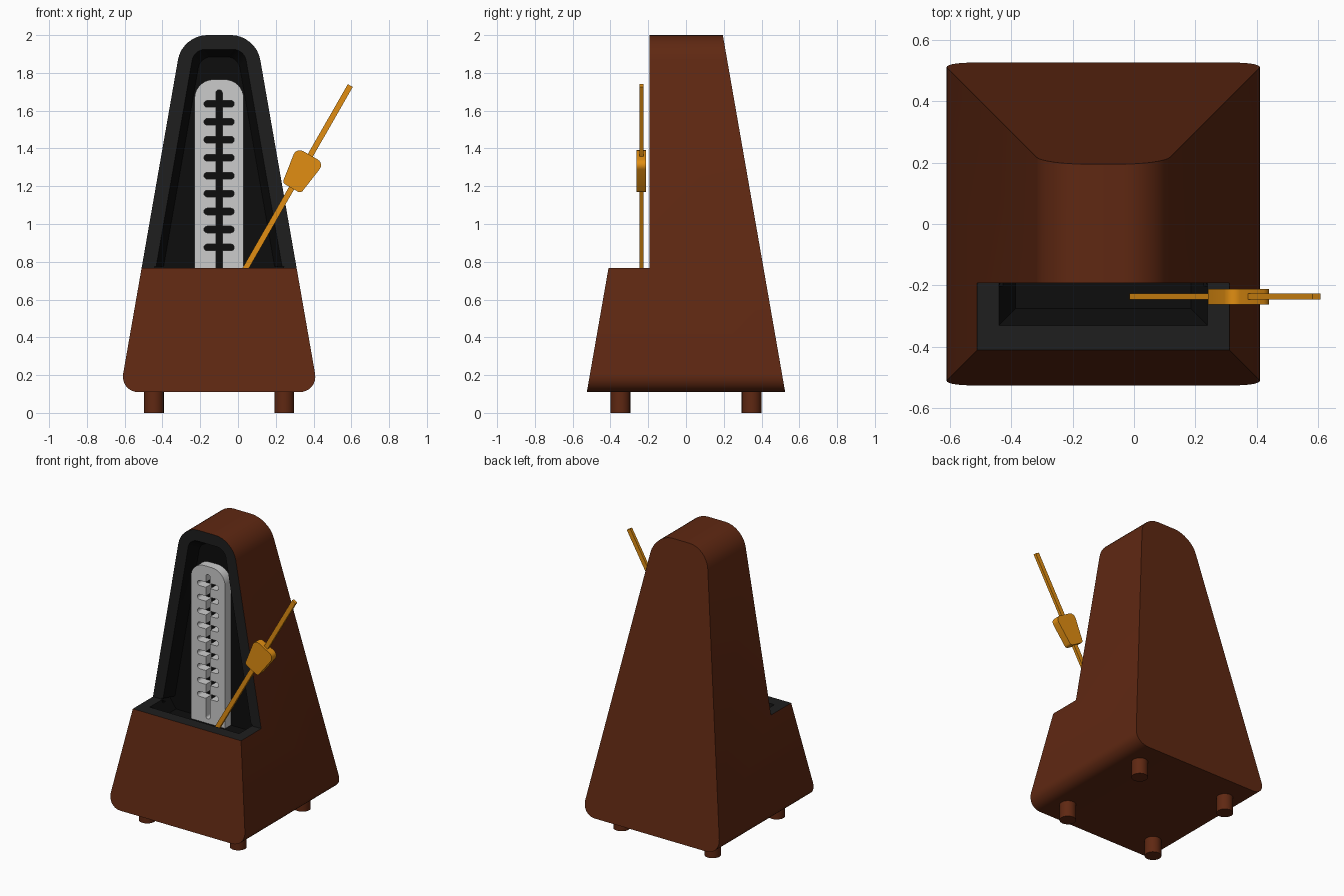
import bpy, bmesh, math
from mathutils import Vector

if "Cube" in bpy.data.objects:
    bpy.data.objects.remove(bpy.data.objects["Cube"])

CX = -0.10          # case centre line
FRONT = -0.192      # upright front face
LEDGE = 0.768       # height of the front ledge


def material(name, rgb):
    m = bpy.data.materials.new(name)
    m.diffuse_color = (*rgb, 1)
    m.use_nodes = True
    m.node_tree.nodes["Principled BSDF"].inputs["Base Color"].default_value = m.diffuse_color
    return m


WOOD = material("wood", (0.115, 0.021, 0.006))
DARK = material("dark_trim", (0.013, 0.013, 0.013))
BLACK = material("black_recess", (0.004, 0.004, 0.004))
AMBER = material("amber", (0.75, 0.27, 0.006))
CASE_MATS = [WOOD, DARK, BLACK]


def finish(name, bm, mats, index=0):
    bmesh.ops.recalc_face_normals(bm, faces=bm.faces)
    me = bpy.data.meshes.new(name)
    bm.to_mesh(me)
    bm.free()
    for m in mats:
        me.materials.append(m)
    if index:
        for p in me.polygons:
            p.material_index = index
    ob = bpy.data.objects.new(name, me)
    bpy.context.collection.objects.link(ob)
    return ob


def loft(name, a, b, mats=(), index=0):
    """Closed solid between two loops with equal point counts."""
    bm = bmesh.new()
    va = [bm.verts.new(p) for p in a]
    vb = [bm.verts.new(p) for p in b]
    bm.faces.new(va)
    bm.faces.new(vb[::-1])
    n = len(a)
    for i in range(n):
        j = (i + 1) % n
        bm.faces.new((va[i], vb[i], vb[j], va[j]))
    return finish(name, bm, mats, index)


def rounded(corners, n=6):
    """2D outline from (x, z, radius) corners."""
    out = []
    for i, (x, z, r) in enumerate(corners):
        p = Vector((x, z))
        if r == 0:
            out.append(p)
            continue
        d0 = (Vector(corners[i - 1][:2]) - p).normalized()
        d1 = (Vector(corners[(i + 1) % len(corners)][:2]) - p).normalized()
        half = d0.angle(d1) / 2
        c = p + (d0 + d1).normalized() * (r / math.sin(half))
        t = r / math.tan(half)
        s, e = p + d0 * t - c, p + d1 * t - c
        ang = s.angle(e)
        for k in range(n + 1):
            f = k / n
            out.append(c + (s * math.sin((1 - f) * ang) + e * math.sin(f * ang)) / math.sin(ang))
    return out


def at_y(outline, y):
    return [(p[0], y, p[1]) for p in outline]


def prism(name, outline, y0, y1, mats=(), index=0):
    return loft(name, at_y(outline, y0), at_y(outline, y1), mats, index)


def cut(ob, cutter):
    m = ob.modifiers.new("cut", 'BOOLEAN')
    m.operation, m.solver, m.object = 'DIFFERENCE', 'EXACT', cutter
    bpy.context.view_layer.objects.active = ob
    bpy.ops.object.modifier_apply(modifier=m.name)
    bpy.data.objects.remove(cutter, do_unlink=True)


def half_width(z):
    return 0.525 - 0.1746 * (z - 0.11)


# case: square frustum with its left and right top and bottom edges rounded
bm = bmesh.new()
bmesh.ops.create_cube(bm, size=2)
for v in bm.verts:
    z = 2.0 if v.co.z > 0 else 0.11
    w = half_width(z)
    v.co = (CX + v.co.x * w, v.co.y * w, z)
for top, width in ((True, 0.13), (False, 0.10)):
    edges = [e for e in bm.edges
             if abs(e.verts[0].co.x - e.verts[1].co.x) < 1e-4
             and abs(e.verts[0].co.z - e.verts[1].co.z) < 1e-4
             and abs(e.verts[0].co.y - e.verts[1].co.y) > 0.1
             and (e.verts[0].co.z > 1) == top]
    bmesh.ops.bevel(bm, geom=edges, offset=width, offset_type='OFFSET',
                    segments=8, profile=0.5, affect='EDGES')
case = finish("case", bm, CASE_MATS)

# open front above the ledge
box = [(-1.2, LEDGE), (1, LEDGE), (1, 2.3), (-1.2, 2.3)]
cut(case, prism("front_cutter", box, -1, FRONT, CASE_MATS, 1))


# tapered recess in the upright face
def recess_outline(inset):
    lo, hi = 0.75, 2.0 - inset
    a, b = half_width(lo) - inset, half_width(hi) - inset
    return rounded([(CX - a, lo, 0), (CX + a, lo, 0), (CX + b, hi, 0.07), (CX - b, hi, 0.07)])


cut(case, loft("recess_cutter", at_y(recess_outline(0.07), FRONT - 0.01),
               at_y(recess_outline(0.115), -0.12), CASE_MATS, 2))


# matching well in the ledge
def well(w, y0, y1, z):
    return [(CX - w, y0, z), (CX + w, y0, z), (CX + w, y1, z), (CX - w, y1, z)]


cut(case, loft("well_cutter", well(0.345, -0.335, -0.12, LEDGE + 0.008),
               well(0.285, -0.275, -0.12, 0.69), CASE_MATS, 2))

# slotted scale plate
plate = prism("scale_plate", rounded([(CX - 0.13, 0.69, 0), (CX + 0.13, 0.69, 0),
                                      (CX + 0.13, 1.765, 0.1), (CX - 0.13, 1.765, 0.1)], 8),
              -0.182, -0.119)


def slot(x0, x1, z0, z1):
    r = min(x1 - x0, z1 - z0) * 0.49
    pts = rounded([(x0, z0, r), (x1, z0, r), (x1, z1, r), (x0, z1, r)], 4)
    return prism("slot_cutter", pts, -0.3, 0)


cut(plate, slot(CX - 0.017, CX + 0.017, 0.72, 1.71))
for i in range(9):
    z = 0.876 + i * 0.095
    cut(plate, slot(CX - 0.08, CX + 0.08, z - 0.0175, z + 0.0175))

# pendulum, drawn in its own axis and tilted about its foot
TILT, FOOT = math.radians(29.8), Vector((0.003, 0.70))


def tilt(outline):
    u = Vector((math.sin(TILT), math.cos(TILT)))
    v = Vector((math.cos(TILT), -math.sin(TILT)))
    return [FOOT + v * p[0] + u * p[1] for p in outline]


rod = [(-0.015, -0.01), (0.015, -0.01), (0.015, 1.19), (-0.015, 1.19)]
prism("pendulum_rod", tilt(rod), -0.246, -0.226, [AMBER])
weight = rounded([(-0.056, 0.565, 0.02), (0.056, 0.565, 0.02),
                  (0.085, 0.765, 0.035), (-0.085, 0.765, 0.035)])
w = prism("pendulum_weight", tilt(weight), -0.262, -0.212, [AMBER])

# feet
smooth = [case, plate, w]
for x, xs in ((-0.345, "left"), (0.345, "right")):
    for y, ys in ((-0.347, "front"), (0.347, "back")):
        circle = [(CX + x + 0.052 * math.cos(k * math.tau / 24),
                   y + 0.052 * math.sin(k * math.tau / 24)) for k in range(24)]
        smooth.append(loft(f"{ys}_{xs}_foot", [(*p, 0) for p in circle],
                           [(*p, 0.125) for p in circle], [WOOD]))

bpy.ops.object.select_all(action='DESELECT')
for ob in smooth:
    ob.select_set(True)
bpy.context.view_layer.objects.active = case
bpy.ops.object.shade_smooth_by_angle(angle=math.radians(30))
